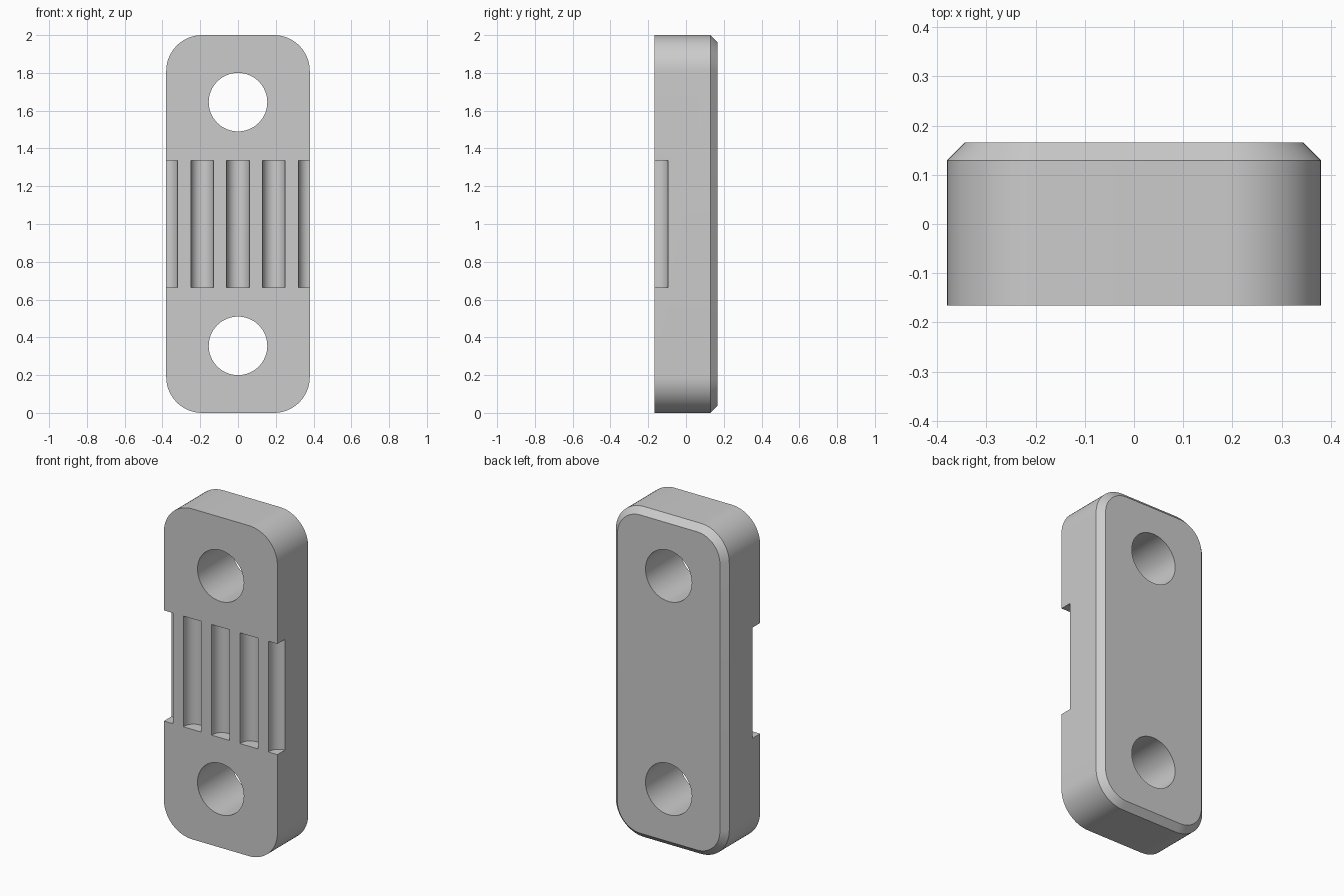
import bpy, bmesh, math

if "Cube" in bpy.data.objects:
    bpy.data.objects.remove(bpy.data.objects["Cube"])

W, H, Y0, Y1 = 0.38, 2.0, -0.166, 0.166   # half width, height, front and back
CHAMFER, RADIUS = 0.037, 0.19


def rounded_outline(inset, steps=16):
    """Rounded rectangle in x, z with the corner centres kept fixed."""
    r, pts = RADIUS - inset, []
    corners = [(1, 1), (-1, 1), (-1, -1), (1, -1)]
    for q, (sx, sz) in enumerate(corners):
        cx, cz = sx * (W - RADIUS), H / 2 + sz * (H / 2 - RADIUS)
        for i in range(steps + 1):
            a = math.pi / 2 * (q + i / steps)
            pts.append((cx + r * math.cos(a), cz + r * math.sin(a)))
    return pts


def loft(bm, rings):
    """Skin equal-length closed rings and cap both ends."""
    loops = [[bm.verts.new(p) for p in ring] for ring in rings]
    n = len(loops[0])
    for a, b in zip(loops, loops[1:]):
        for i in range(n):
            j = (i + 1) % n
            bm.faces.new((a[i], a[j], b[j], b[i]))
    bm.faces.new(loops[0])
    bm.faces.new(loops[-1])


def make_object(name, bm):
    bmesh.ops.recalc_face_normals(bm, faces=bm.faces)
    mesh = bpy.data.meshes.new(name)
    bm.to_mesh(mesh)
    bm.free()
    obj = bpy.data.objects.new(name, mesh)
    bpy.context.collection.objects.link(obj)
    return obj


# Plate with rounded corners and a chamfered back edge
bm = bmesh.new()
loft(bm, [[(x, y, z) for x, z in rounded_outline(inset)]
          for y, inset in ((Y0, 0), (Y1 - CHAMFER, 0), (Y1, CHAMFER))])
plate = make_object("grooved_plate", bm)

# Cutters: two bolt holes and five round-bottomed grooves
bm = bmesh.new()
for cz in (0.355, 1.645):
    circle = [(0.155 * math.cos(i * math.tau / 64), cz + 0.155 * math.sin(i * math.tau / 64))
              for i in range(64)]
    loft(bm, [[(x, y, z) for x, z in circle] for y in (-0.3, 0.3)])
for k in range(-2, 3):
    r, wall = 0.06, Y0 + 0.011
    profile = [(r, -0.25)]
    profile += [(r * math.cos(i * math.pi / 24), wall + r * math.sin(i * math.pi / 24))
                for i in range(25)]
    profile += [(-r, -0.25)]
    loft(bm, [[(k * 0.19 + x, y, z) for x, y in profile] for z in (0.665, 1.335)])
cutter = make_object("hole_and_groove_cutter", bm)
cutter.hide_render = True

# Cut the plate, then remove the cutter
mod = plate.modifiers.new("cut", 'BOOLEAN')
mod.operation = 'DIFFERENCE'
mod.solver = 'EXACT'
mod.object = cutter
bpy.context.view_layer.objects.active = plate
plate.select_set(True)
bpy.ops.object.modifier_apply(modifier=mod.name)
bpy.data.objects.remove(cutter)

# Plain grey finish, smooth curves with sharp edges
grey = bpy.data.materials.new("grey")
grey.diffuse_color = (0.6, 0.6, 0.6, 1)
grey.use_nodes = True
grey.node_tree.nodes["Principled BSDF"].inputs["Base Color"].default_value = grey.diffuse_color
plate.data.materials.clear()
plate.data.materials.append(grey)
bpy.ops.object.shade_smooth_by_angle(angle=math.radians(30))
